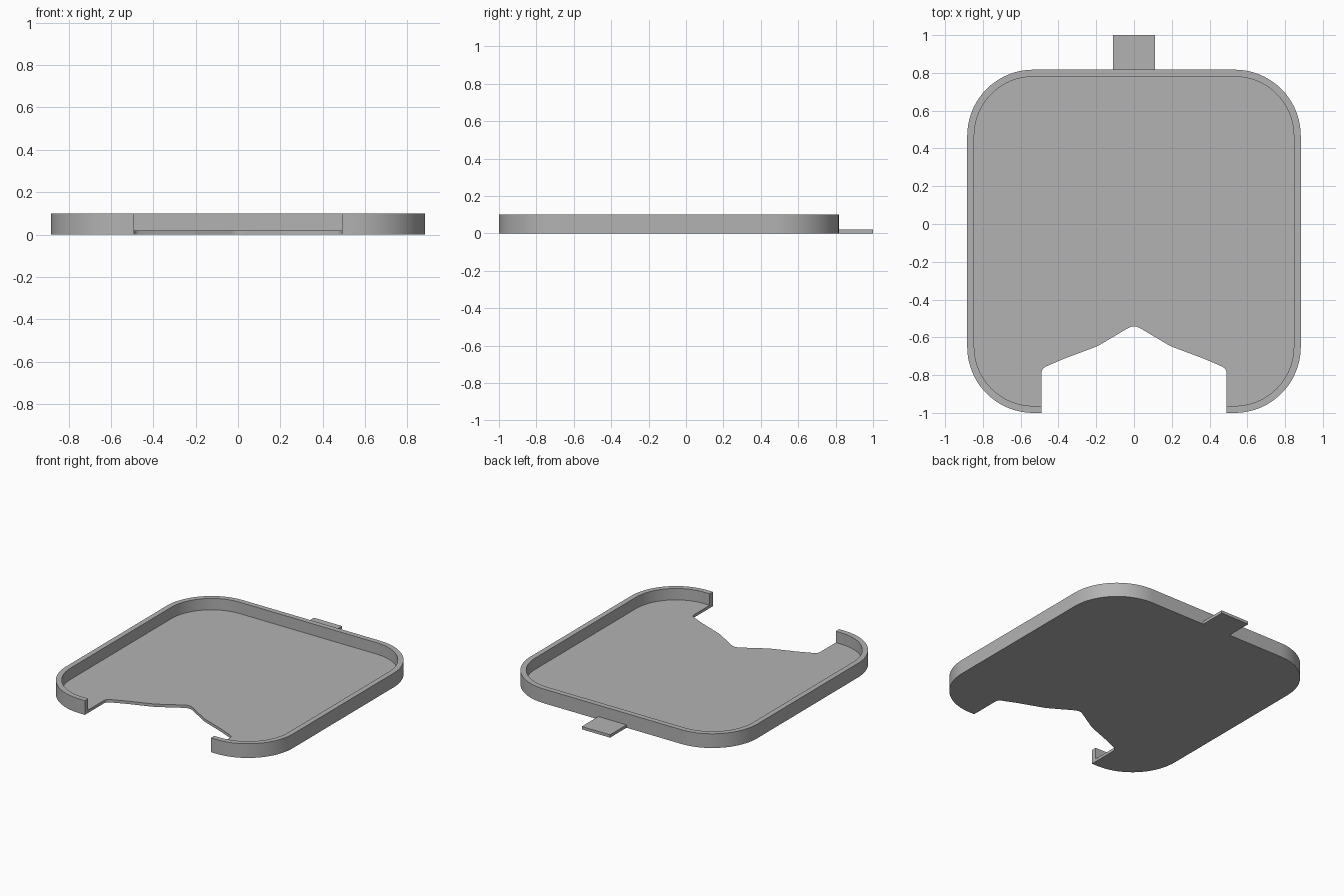
import bpy, bmesh, math

if "Cube" in bpy.data.objects:
    bpy.data.objects.remove(bpy.data.objects["Cube"], do_unlink=True)

HALF_W, FRONT, BACK = 0.883, -1.0, 0.817
RADIUS, WALL, HEIGHT, FLOOR = 0.35, 0.037, 0.10, 0.02
NOTCH = 0.49
STEPS = 20

grey = bpy.data.materials.new("Plain grey")
grey.use_nodes = True
grey.diffuse_color = (0.45, 0.45, 0.45, 1)
grey.node_tree.nodes["Principled BSDF"].inputs["Base Color"].default_value = (0.45, 0.45, 0.45, 1)


def finish(name, bm):
    """Turn a bmesh into a shaded, coloured object."""
    bmesh.ops.recalc_face_normals(bm, faces=bm.faces[:])
    mesh = bpy.data.meshes.new(name)
    bm.to_mesh(mesh)
    bm.free()
    mesh.materials.append(grey)
    obj = bpy.data.objects.new(name, mesh)
    bpy.context.collection.objects.link(obj)
    bpy.ops.object.select_all(action='DESELECT')
    obj.select_set(True)
    bpy.context.view_layer.objects.active = obj
    bpy.ops.object.shade_smooth_by_angle(angle=math.radians(25))
    return obj


def rim_path(inset):
    """Open rounded outline, from the left notch edge round the back to the right."""
    r = RADIUS - inset
    cx, y0, y1 = HALF_W - RADIUS, FRONT + RADIUS, BACK - RADIUS
    pts = [(NOTCH, FRONT + inset)]
    for x, y, start in ((cx, y0, -90), (cx, y1, 0), (-cx, y1, 90), (-cx, y0, 180)):
        for i in range(STEPS + 1):
            a = math.radians(start + 90 * i / STEPS)
            pts.append((x + r * math.cos(a), y + r * math.sin(a)))
    return pts + [(-NOTCH, FRONT + inset)]


# Front notch: half profile, mirrored across the centre
half = [(-NOTCH, -0.79), (-0.487, -0.775), (-0.48, -0.764), (-0.467, -0.755),
        (-0.37, -0.713), (-0.215, -0.655), (-0.185, -0.642),
        (-0.035, -0.553), (-0.019, -0.545), (0, -0.542)]
notch = half + [(-x, y) for x, y in reversed(half[:-1])]

# Tray: floor and raised rim as one closed shell
bm = bmesh.new()


def ring(points, z):
    return [bm.verts.new((x, y, z)) for x, y in points]


def strip(a, b):
    for i in range(len(a) - 1):
        bm.faces.new((a[i], a[i + 1], b[i + 1], b[i]))


outer, inner = rim_path(0), rim_path(WALL)
out_low, out_top = ring(outer, 0), ring(outer, HEIGHT)
in_top, in_low = ring(inner, HEIGHT), ring(inner, FLOOR)
notch_low, notch_top = ring(notch, 0), ring(notch, FLOOR)

strip(out_low, out_top)
strip(out_top, in_top)
strip(in_top, in_low)
strip(notch_low, notch_top)
bm.faces.new(out_low + notch_low)
bm.faces.new(in_low + notch_top)
# Cut ends of the rim beside the notch
for rim_end, notch_end in ((0, -1), (-1, 0)):
    bm.faces.new((out_low[rim_end], out_top[rim_end], in_top[rim_end],
                  in_low[rim_end], notch_top[notch_end], notch_low[notch_end]))
finish("tray", bm)

# Flat tab at the back
bm = bmesh.new()
bmesh.ops.create_cube(bm, size=1)
for v in bm.verts:
    v.co = (v.co.x * 0.22, BACK if v.co.y < 0 else 1.0, FLOOR if v.co.z > 0 else 0)
finish("back_tab", bm)
